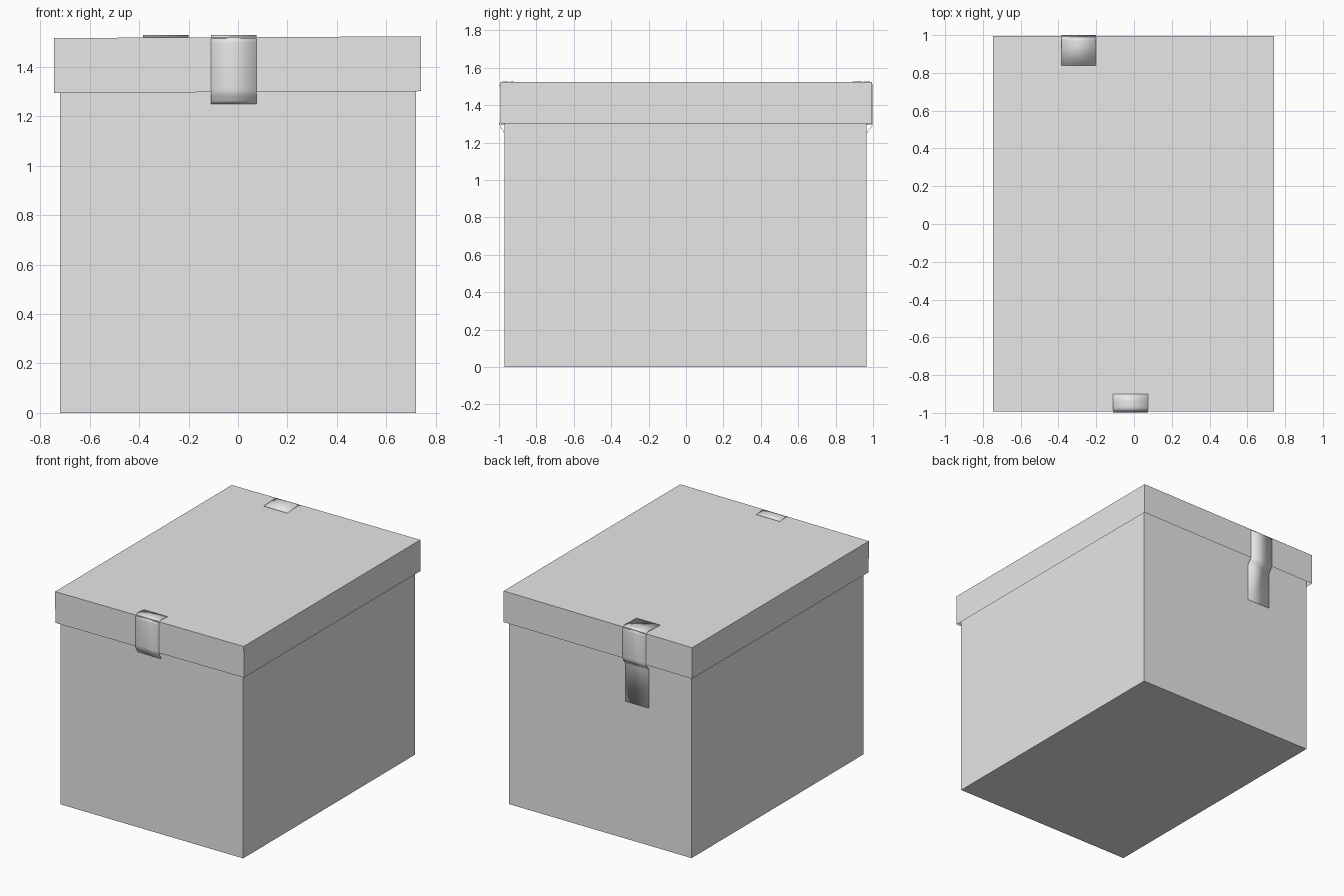
import bpy
import bmesh
import math
from mathutils import Matrix

cube = bpy.data.objects.get("Cube")
if cube:
    bpy.data.objects.remove(cube, do_unlink=True)

# Single plain grey
grey = bpy.data.materials.new("plain grey")
grey.use_nodes = True
colour = (0.8, 0.8, 0.8, 1)
grey.diffuse_color = colour
grey.node_tree.nodes["Principled BSDF"].inputs["Base Color"].default_value = colour


def add_object(name, bm):
    bmesh.ops.recalc_face_normals(bm, faces=bm.faces)
    mesh = bpy.data.meshes.new(name)
    bm.to_mesh(mesh)
    bm.free()
    mesh.materials.append(grey)
    obj = bpy.data.objects.new(name, mesh)
    bpy.context.collection.objects.link(obj)
    return obj


def box(size, centre):
    bm = bmesh.new()
    bmesh.ops.create_cube(bm, size=1)
    bmesh.ops.scale(bm, vec=size, verts=bm.verts)
    bmesh.ops.translate(bm, vec=centre, verts=bm.verts)
    return bm


# Storage box body
add_object("box_body", box((1.44, 1.935, 1.4), (0, -0.0025, 0.7)))

# Lid: an open shell resting over the body, tilted a touch to one side
bm = box((1.486, 1.988, 0.222), (0, 0, 0))
bm.faces.ensure_lookup_table()
under = min(bm.faces, key=lambda f: f.calc_center_median().z)
bmesh.ops.inset_individual(bm, faces=[under], thickness=0.008)
bmesh.ops.translate(bm, vec=(0, 0, 0.2), verts=under.verts)
bmesh.ops.rotate(bm, matrix=Matrix.Rotation(-0.0045, 3, "Y"), verts=bm.verts)
bmesh.ops.translate(bm, vec=(-0.002, 0.001, 1.4095), verts=bm.verts)
add_object("lid", bm)


# Thin tape: path of (distance from centre, height), swept across its width
def tape(name, x_left, x_right, side, path):
    bm = bmesh.new()
    rows = [[bm.verts.new((x, side * d, z)) for x in (x_left, x_right)]
            for d, z in path]
    for a, b in zip(rows, rows[1:]):
        bm.faces.new((a[0], a[1], b[1], b[0]))
    obj = add_object(name, bm)
    solid = obj.modifiers.new("thickness", "SOLIDIFY")
    solid.thickness = 0.002
    solid.offset = 0
    bpy.ops.object.select_all(action="DESELECT")
    obj.select_set(True)
    bpy.context.view_layer.objects.active = obj
    bpy.ops.object.shade_smooth_by_angle(angle=math.radians(40))


def over_edge(start, edge, height):
    # Flat on the lid, slightly raised rounded fold, then down the lid side
    bend = [(edge - 0.03 + 0.03 * math.sin(t), height - 0.03 + 0.03 * math.cos(t))
            for t in (math.pi / 2 * i / 5 for i in range(6))]
    return [(start, height - 0.006), (edge - 0.06, height - 0.002)] + bend


def tuck(edge, wall):
    # Leaves the lid rim and curves in to the body wall
    return [(edge, 1.31), (edge - 0.001, 1.298), (edge - 0.007, 1.282),
            (wall + 0.008, 1.265), (wall + 0.002, 1.25)]


tape("front_tape", -0.11, 0.075, -1,
     over_edge(0.90, 0.997, 1.528) + tuck(0.997, 0.97))
tape("back_tape", -0.385, -0.20, 1,
     over_edge(0.84, 0.999, 1.528) + tuck(0.999, 0.966) + [(0.968, 0.98)])
